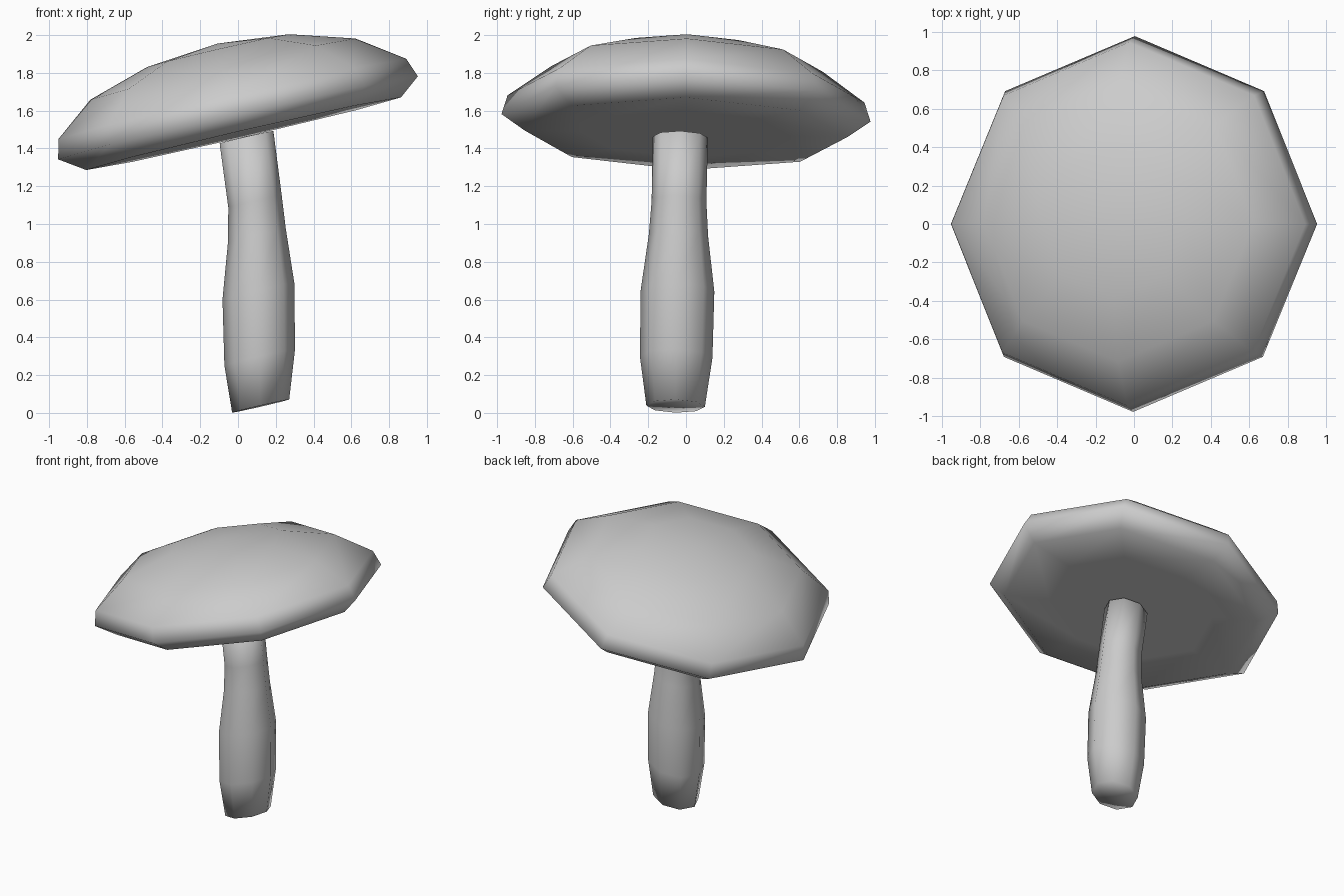
import bpy, bmesh
from math import radians, cos, sin, pi
from mathutils import Matrix, Vector

if "Cube" in bpy.data.objects:
    bpy.data.objects.remove(bpy.data.objects["Cube"])

SIDES = 8
# every ring of the mushroom leans up towards +x and slightly down towards +y
TILT = Matrix.Rotation(radians(-13), 3, 'Y') @ Matrix.Rotation(radians(-1.2), 3, 'X')


def lofted(name, rings):
    """Skin tilted octagons (centre, radius); both ends close on a fan."""
    bm = bmesh.new()
    loops = []
    for x, y, z, r in rings:
        c = Vector((x, y, z))
        loops.append([bm.verts.new(c + TILT @ Vector((r * cos(2 * pi * i / SIDES),
                                                     r * sin(2 * pi * i / SIDES), 0)))
                      for i in range(SIDES)] if r else [bm.verts.new(c)] * SIDES)
    for low, high in zip(loops, loops[1:]):
        for i in range(SIDES):
            j = (i + 1) % SIDES
            quad = (low[i], low[j], high[j], high[i])
            bm.faces.new(list(dict.fromkeys(quad)))
    bmesh.ops.recalc_face_normals(bm, faces=bm.faces)
    for f in bm.faces:
        f.smooth = True
    mesh = bpy.data.meshes.new(name)
    bm.to_mesh(mesh)
    bm.free()
    obj = bpy.data.objects.new(name, mesh)
    bpy.context.collection.objects.link(obj)
    return obj


# cap: flat underside, bevelled rim, low dome
lofted("mushroom_cap", [
    (0.03, 0.0, 1.478, 0),
    (0.03, 0.0, 1.478, 0.55),
    (0.03, 0.0, 1.478, 0.855),
    (0.0, 0.0, 1.562, 0.977),
    (-0.03, 0.0, 1.662, 0.945),
    (-0.08, 0.005, 1.82, 0.72),
    (-0.105, 0.005, 1.918, 0.385),
    (-0.11, 0.005, 1.955, 0),
])

# stem: bulging low down, leaning left at the top
lofted("mushroom_stem", [
    (0.12, -0.055, 0.036, 0),
    (0.12, -0.055, 0.036, 0.155),
    (0.115, -0.052, 0.295, 0.192),
    (0.108, -0.045, 0.645, 0.195),
    (0.10, -0.04, 0.94, 0.157),
    (0.09, -0.037, 1.12, 0.145),
    (0.045, -0.03, 1.46, 0.146),
    (0.045, -0.03, 1.465, 0),
])
